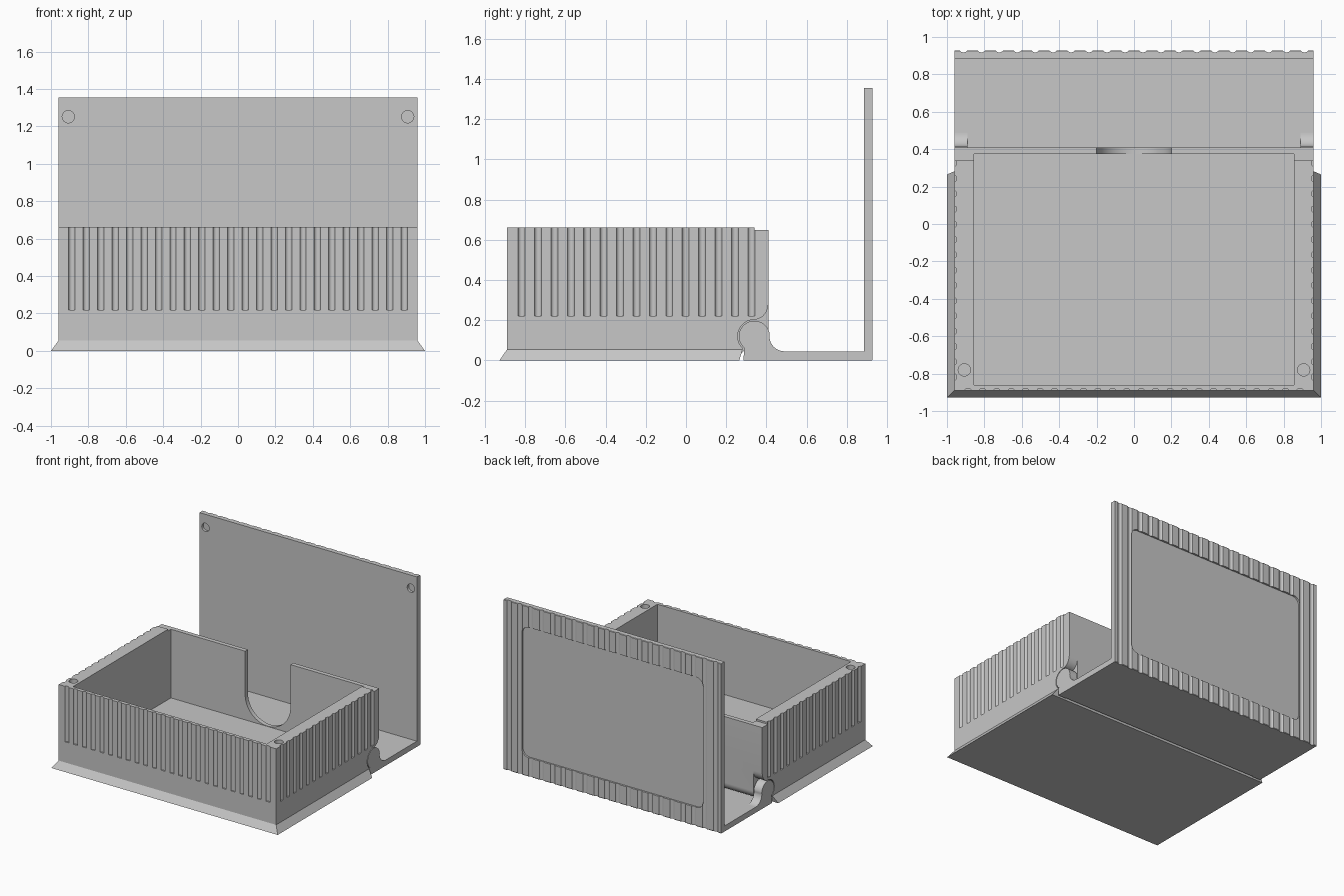
import bpy, bmesh, math
from mathutils import Matrix, Vector

old = bpy.data.objects.get("Cube")
if old:
    bpy.data.objects.remove(old, do_unlink=True)

grey = bpy.data.materials.new("plain_grey")
grey.use_nodes = True
grey.diffuse_color = (0.57, 0.57, 0.57, 1)
grey.node_tree.nodes["Principled BSDF"].inputs["Base Color"].default_value = (0.57, 0.57, 0.57, 1)


def finish(name, bm):
    bmesh.ops.recalc_face_normals(bm, faces=bm.faces[:])
    mesh = bpy.data.meshes.new(name)
    bm.to_mesh(mesh)
    bm.free()
    mesh.materials.append(grey)
    ob = bpy.data.objects.new(name, mesh)
    bpy.context.collection.objects.link(ob)
    return ob


def prism(bm, points, offset):
    """Extrude a closed 3D outline by an offset vector."""
    face = bm.faces.new([bm.verts.new(p) for p in points])
    new = bmesh.ops.extrude_face_region(bm, geom=[face])["geom"]
    bmesh.ops.translate(bm, vec=Vector(offset),
                        verts=[v for v in new if isinstance(v, bmesh.types.BMVert)])


def along_x(bm, profile, x0, x1):
    prism(bm, [(x0, y, z) for y, z in profile], (x1 - x0, 0, 0))


def rod(bm, centre, radius, depth, turn=Matrix()):
    bmesh.ops.create_cone(bm, cap_ends=True, segments=24, radius1=radius, radius2=radius,
                          depth=depth, matrix=Matrix.Translation(centre) @ turn)


def arc(cy, cz, ry, rz, start, end, n=14):
    angles = [math.radians(start + (end - start) * i / n) for i in range(n + 1)]
    return [(cy + ry * math.cos(a), cz + rz * math.sin(a)) for a in angles]


def spread(first, last, count):
    return [first + (last - first) * i / (count - 1) for i in range(count)]


def carve(ob, *cutters):
    """Subtract each cutter and keep only the result."""
    for cut in cutters:
        cut.hide_render = True
        mod = ob.modifiers.new("cut", "BOOLEAN")
        mod.operation = "DIFFERENCE"
        mod.solver = "EXACT"
        mod.object = cut
    bpy.context.view_layer.update()
    graph = bpy.context.evaluated_depsgraph_get()
    mesh = bpy.data.meshes.new_from_object(ob.evaluated_get(graph))
    ob.modifiers.clear()
    ob.data = mesh
    for cut in cutters:
        bpy.data.objects.remove(cut, do_unlink=True)


HALF = 0.96
FRONT, BACK = -0.89, 0.41
TOP = 0.662
FLOOR = 0.1
PIVOT = (0.34, 0.12)

# Tray: rear wall rolls into the hinge barrel, rear rim is stepped down
bm = bmesh.new()
profile = [(FRONT, 0), (0.265, 0), (0.275, 0.035), (0.295, 0.055)]
profile += arc(*PIVOT, 0.07, 0.07, -110, 0)
profile += [(BACK, 0.648), (0.34, 0.648), (0.34, TOP), (FRONT, TOP)]
along_x(bm, profile, -HALF, HALF)
tray = finish("tray", bm)

# Tray cavity
bm = bmesh.new()
along_x(bm, [(-0.86, FLOOR), (0.375, FLOOR), (0.375, 0.9), (-0.86, 0.9)], -0.855, 0.855)
cavity = finish("cavity_cutter", bm)

# U-shaped opening in the rear wall
bm = bmesh.new()
outline = arc(0, FLOOR + 0.203, 0.2, 0.2, 180, 360, 24) + [(0.2, 0.9), (-0.2, 0.9)]
prism(bm, [(x, 0.36, z) for x, z in outline], (0, 0.1, 0))
opening = finish("opening_cutter", bm)

# Pockets for the hinge knuckles at both rear corners
bm = bmesh.new()
pocket = [(0.265, -0.05), (0.275, 0.035)]
pocket += arc(*PIVOT, 0.083, 0.083, 225, 90)
pocket += arc(0.34, 0.285, 0.07, 0.082, -85, 0, 8)
pocket += [(0.5, 0.285), (0.5, -0.05)]
for side in (-1, 1):
    along_x(bm, pocket, side * 0.882, side * 1.1)
pockets = finish("pocket_cutter", bm)

# Grip grooves on front and sides, and magnet sockets in the rim
bm = bmesh.new()
for x in spread(-0.888, 0.888, 24):
    rod(bm, (x, FRONT - 0.007, 0.52), 0.0188, 0.6)
for y in spread(-0.818, 0.325, 15):
    for side in (-1, 1):
        rod(bm, (side * (HALF + 0.007), y, 0.52), 0.0188, 0.6)
for side in (-1, 1):
    rod(bm, (side * 0.907, -0.78, TOP), 0.033, 0.09)
grooves = finish("groove_cutter", bm)
carve(tray, cavity, opening, pockets, grooves)

# Flared skirt around the foot of the tray
bm = bmesh.new()
low = [bm.verts.new(p) for p in ((-1, -0.928, 0), (1, -0.928, 0), (1, 0.265, 0), (-1, 0.265, 0))]
high = [bm.verts.new(p) for p in ((-HALF, FRONT, 0.055), (HALF, FRONT, 0.055),
                                  (HALF, 0.282, 0.055), (-HALF, 0.282, 0.055))]
bm.faces.new(low)
bm.faces.new(high)
for i in range(4):
    j = (i + 1) % 4
    bm.faces.new((low[i], low[j], high[j], high[i]))
skirt = finish("skirt", bm)

# Lid: base plate with an upright panel
bm = bmesh.new()
along_x(bm, [(0.29, 0), (0.925, 0), (0.928, 0.004), (0.928, 1.352), (0.925, 1.356),
             (0.885, 1.356), (0.885, 0.045), (0.305, 0.045)], -HALF, HALF)
lid = finish("lid", bm)

# Lid grooves on the outer face
bm = bmesh.new()
for x in spread(-0.912, 0.912, 20):
    rod(bm, (x, 0.942, 0.68), 0.0245, 1.5)
lid_grooves = finish("lid_groove_cutter", bm)

# Rounded recess on the outer face
bm = bmesh.new()
outline = []
for cx, cz, a in ((0.74, 1.13, 0), (-0.74, 1.13, 90), (-0.74, 0.21, 180), (0.74, 0.21, 270)):
    outline += arc(cx, cz, 0.06, 0.06, a, a + 90, 6)
prism(bm, [(x, 0.913, z) for x, z in outline], (0, 0.1, 0))
recess = finish("recess_cutter", bm)

# Magnet sockets on the inner face
bm = bmesh.new()
for side in (-1, 1):
    rod(bm, (side * 0.907, 0.885, 1.252), 0.033, 0.04, Matrix.Rotation(math.pi / 2, 4, "X"))
sockets = finish("socket_cutter", bm)
carve(lid, lid_grooves, recess, sockets)

# Hinge knuckles at both ends of the lid, blended into the base plate
knuckles = []
for side, label in ((-1, "right"), (1, "left")):
    bm = bmesh.new()
    shape = [(0.285, 0), (0.49, 0), (0.49, 0.045)]
    shape += arc(0.49, 0.12, 0.075, 0.075, 268, 180, 10)
    shape += arc(*PIVOT, 0.077, 0.077, 5, 230, 24)
    along_x(bm, shape, side * 0.89, side * HALF)
    knuckles.append(finish(label + "_hinge_knuckle", bm))

# Smooth curved surfaces, keep edges sharp
bpy.ops.object.select_all(action="DESELECT")
for ob in [tray, skirt, lid] + knuckles:
    ob.select_set(True)
bpy.context.view_layer.objects.active = tray
bpy.ops.object.shade_smooth_by_angle(angle=math.radians(30))
